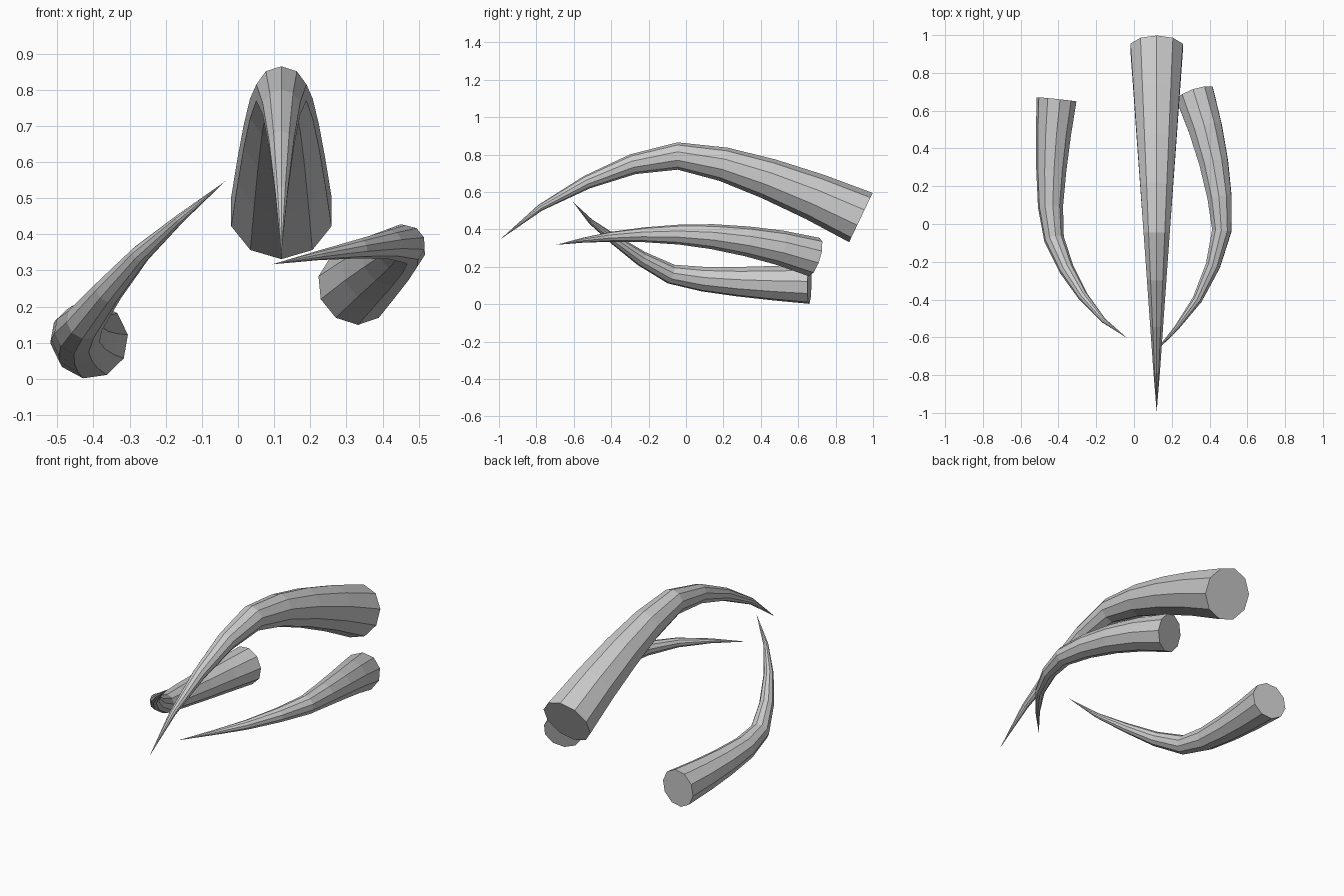
import bpy, bmesh
from math import sin, cos, radians, tau
from mathutils import Vector

if "Cube" in bpy.data.objects:
    bpy.data.objects.remove(bpy.data.objects["Cube"])

SIDES = 10


def claw(name, path, base_radius, roll=0):
    """Ten-sided tapered tube swept along a path, from capped base to a point."""
    pts = [Vector(p) for p in path]
    n = len(pts) - 1
    bm = bmesh.new()
    rings = []
    up, prev = Vector((0, 0, 1)), None
    for i in range(n):
        # Ring plane follows the path, carried along with minimum twist
        if i == 0:
            d1 = (pts[1] - pts[0]).normalized()
            d2 = (pts[2] - pts[1]).normalized()
            t = (d1 * 1.5 - d2 * 0.5).normalized()
            up = (up - t * up.dot(t)).normalized()
        else:
            t = ((pts[i + 1] - pts[i]).normalized()
                 + (pts[i] - pts[i - 1]).normalized()).normalized()
            up = prev.rotation_difference(t) @ up
        prev = t
        side = up.cross(t)
        r = base_radius * (1 - i / n)
        ring = []
        for k in range(SIDES):
            a = tau * k / SIDES + radians(roll)
            ring.append(bm.verts.new(pts[i] + r * (up * cos(a) + side * sin(a))))
        rings.append(ring)
    tip = bm.verts.new(pts[-1])
    bm.faces.new(rings[0])
    for k in range(SIDES):
        j = (k + 1) % SIDES
        for a, b in zip(rings, rings[1:]):
            bm.faces.new((a[k], a[j], b[j], b[k]))
        bm.faces.new((rings[-1][k], rings[-1][j], tip))
    bmesh.ops.recalc_face_normals(bm, faces=bm.faces)
    mesh = bpy.data.meshes.new(name)
    bm.to_mesh(mesh)
    bm.free()
    obj = bpy.data.objects.new(name, mesh)
    bpy.context.collection.objects.link(obj)
    return obj


# Large upper claw, curving in a single vertical plane
claw("upper_claw", [(0.12, y, z) for y, z in (
    (0.935, 0.463), (0.69, 0.573), (0.44, 0.671), (0.20, 0.748), (-0.045, 0.792),
    (-0.285, 0.748), (-0.53, 0.652), (-0.78, 0.515), (-0.995, 0.345))], 0.146)

# Lower left claw, hooking inward and up
claw("left_claw", [
    (-0.41, 0.66, 0.107), (-0.427, 0.47, 0.112), (-0.438, 0.28, 0.12),
    (-0.442, 0.09, 0.134), (-0.423, -0.08, 0.161), (-0.357, -0.24, 0.245),
    (-0.27, -0.383, 0.345), (-0.162, -0.51, 0.442), (-0.035, -0.605, 0.547)],
    0.107, roll=10)

# Lower right claw, hooking inward
claw("right_claw", [
    (0.322, 0.685, 0.252), (0.378, 0.505, 0.301), (0.422, 0.325, 0.336),
    (0.453, 0.14, 0.361), (0.465, -0.035, 0.372), (0.418, -0.22, 0.371),
    (0.335, -0.4, 0.36), (0.225, -0.55, 0.342), (0.095, -0.695, 0.317)],
    0.107)
